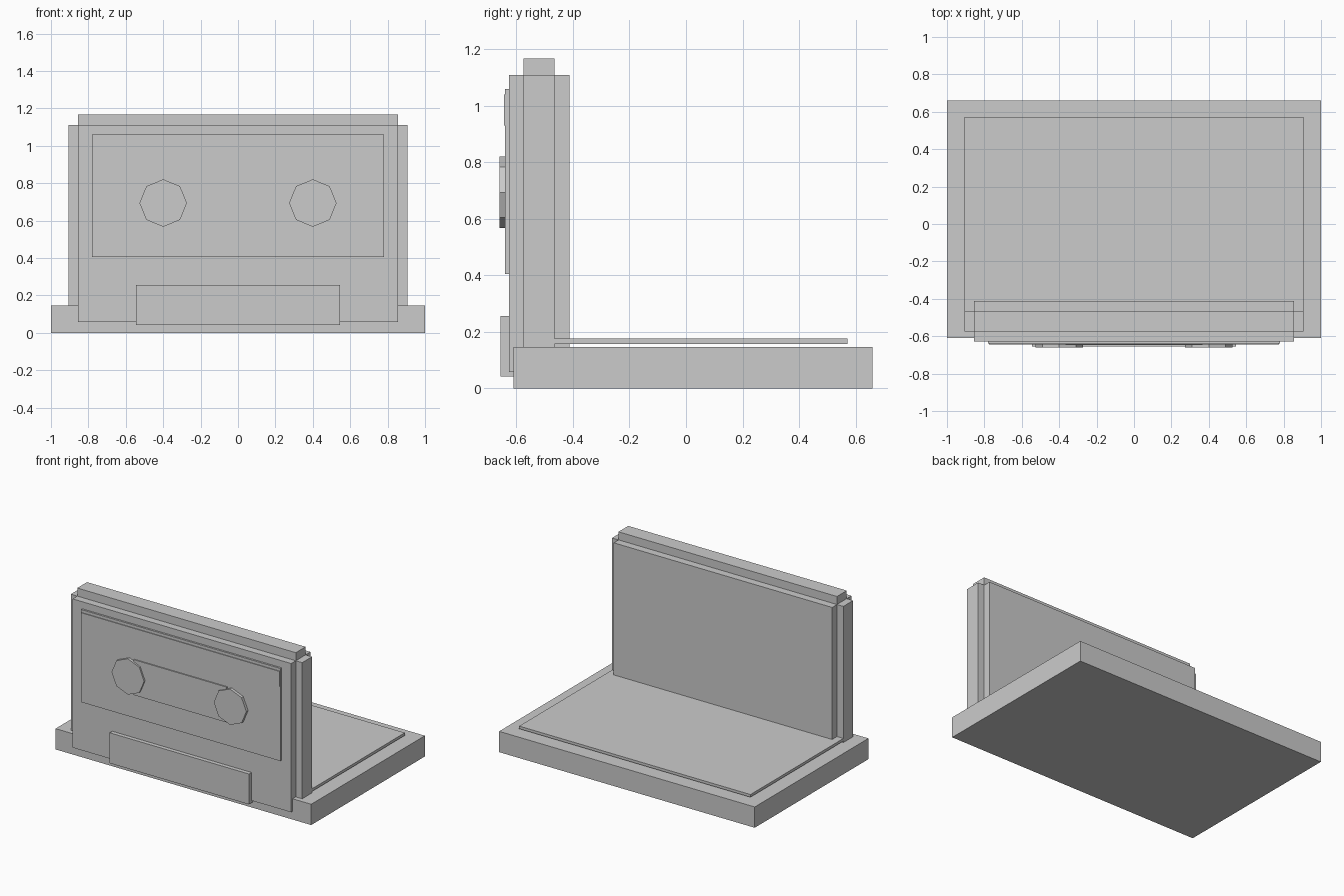
import bpy
import math

if "Cube" in bpy.data.objects:
    bpy.data.objects.remove(bpy.data.objects["Cube"], do_unlink=True)

GREY = (0.6, 0.6, 0.6, 1)
plastic = bpy.data.materials.new("plain grey")
plastic.use_nodes = True
plastic.diffuse_color = GREY
plastic.node_tree.nodes["Principled BSDF"].inputs["Base Color"].default_value = GREY


def block(name, half_width, y0, y1, z0, z1):
    """Box centred on x, spanning the given depth and height."""
    bpy.ops.mesh.primitive_cube_add(size=1, location=(0, (y0 + y1) / 2, (z0 + z1) / 2))
    ob = bpy.context.object
    ob.name = name
    ob.scale = (2 * half_width, y1 - y0, z1 - z0)
    bpy.ops.object.transform_apply(location=False, rotation=False, scale=True)
    ob.data.materials.append(plastic)
    return ob


# Base tray with the thin pad held just above it
block("base", 1.0, -0.61, 0.66, 0, 0.147)
block("base_pad", 0.905, -0.47, 0.572, 0.157, 0.176)

# Upright cassette body: three crossed slabs giving stepped edges
block("body_core", 0.855, -0.627, -0.412, 0.058, 1.11)
block("body_side_step", 0.905, -0.575, -0.466, 0.11, 1.11)
block("body_top_step", 0.855, -0.575, -0.466, 0.11, 1.167)

# Front label, its heading stripe, the tape window and the lower plate
block("label", 0.78, -0.64, -0.62, 0.405, 1.06)
block("label_stripe", 0.775, -0.645, -0.638, 0.93, 1.04)
block("tape_window", 0.365, -0.648, -0.638, 0.57, 0.82)
block("lower_plate", 0.545, -0.656, -0.605, 0.042, 0.257)

# Eight-sided reel hubs
for side, x in (("left", 0.4), ("right", -0.4)):
    bpy.ops.mesh.primitive_cylinder_add(vertices=8, radius=0.127, depth=0.025,
                                        location=(x, -0.6475, 0.694),
                                        rotation=(math.pi / 2, 0, 0))
    hub = bpy.context.object
    hub.name = side + "_reel_hub"
    hub.data.materials.append(plastic)
